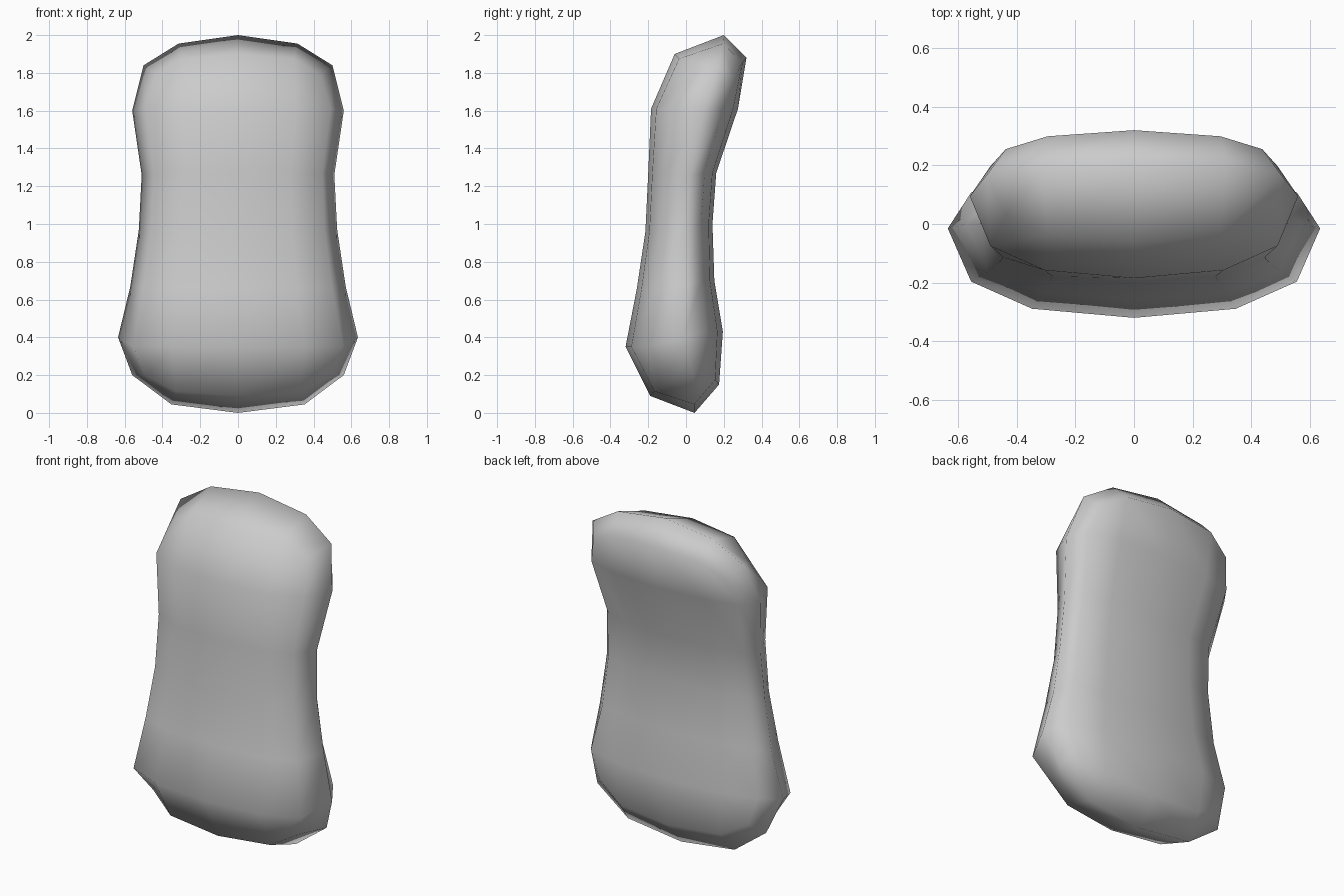
import bpy, bmesh

if "Cube" in bpy.data.objects:
    bpy.data.objects.remove(bpy.data.objects["Cube"])

# Rows from bottom to top: half width, side y, then (y, z) for front, middle, back
ROWS = [
    (0.56, 0.04, (-0.19, 0.09), (0.045, 0.0), (0.175, 0.15)),
    (0.635, -0.015, (-0.32, 0.35), (0, 0.40), (0.195, 0.43)),
    (0.57, 0.0, (-0.26, 0.66), (0, 0.67), (0.15, 0.70)),
    (0.525, 0.0, (-0.215, 0.96), (0, 0.97), (0.14, 1.00)),
    (0.51, 0.02, (-0.20, 1.27), (0, 1.26), (0.16, 1.27)),
    (0.56, 0.095, (-0.185, 1.61), (0, 1.60), (0.275, 1.61)),
    (0.50, 0.17, (-0.06, 1.90), (0.20, 2.0), (0.32, 1.88)),
]
TOP = len(ROWS) - 1


def point(i, j, k):
    """Position for row i, column j (-2..2), depth k (0 front, 1 middle, 2 back)."""
    width, side_y, *profile = ROWS[i]
    y, z = profile[k]
    col, cap = abs(j), i in (0, TOP)
    sign = (j > 0) - (j < 0)
    thick = profile[2][0] - profile[0][0]
    if k == 1:
        x = (0, 0.63 * width, width)[col]
        y = y + (side_y - y) * (0, 0.15, 1)[col]
        drop = (0, 0.045, 0.16 if i else 0.20)[col]
    else:
        x = (0, 0.59 if cap else 0.547, 0.875)[col] * width
        inset = (0, 0.06, 0.24)[col] if k == 0 else (0, 0.055, 0.17)[col]
        y += inset * thick * (1 if k == 0 else -1)
        drop = (0, 0.025, 0.11)[col]
    if cap:
        z += drop if i == 0 else -drop
    return sign * x, y, z


bm = bmesh.new()
verts = {}


def quad(*keys):
    for key in keys:
        if key not in verts:
            verts[key] = bm.verts.new(point(*key))
    bm.faces.new([verts[key] for key in keys])


# Front and back panels
for i in range(TOP):
    for j in range(-2, 2):
        for k in (0, 2):
            quad((i, j, k), (i, j + 1, k), (i + 1, j + 1, k), (i + 1, j, k))
# Side walls
for i in range(TOP):
    for k in range(2):
        for j in (-2, 2):
            quad((i, j, k), (i, j, k + 1), (i + 1, j, k + 1), (i + 1, j, k))
# Top and bottom caps
for j in range(-2, 2):
    for k in range(2):
        for i in (0, TOP):
            quad((i, j, k), (i, j + 1, k), (i, j + 1, k + 1), (i, j, k + 1))

bmesh.ops.recalc_face_normals(bm, faces=bm.faces[:])
for f in bm.faces:
    f.smooth = True
mesh = bpy.data.meshes.new("cushion_body")
bm.to_mesh(mesh)
bm.free()
bpy.context.collection.objects.link(bpy.data.objects.new("cushion_body", mesh))
